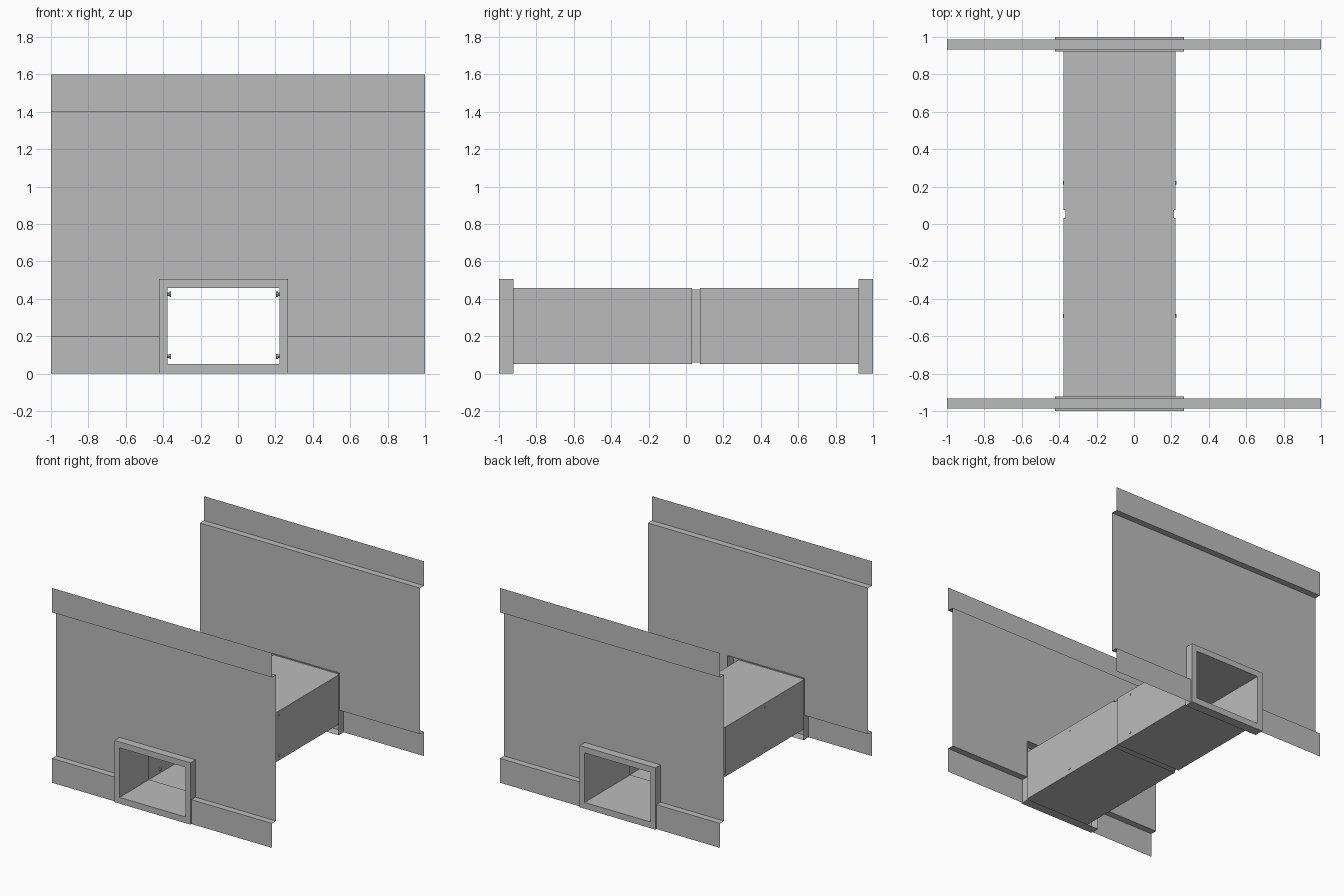
import bpy, bmesh, math
from mathutils import Matrix

if "Cube" in bpy.data.objects:
    bpy.data.objects.remove(bpy.data.objects["Cube"])

grey = bpy.data.materials.new("galvanised_grey")
grey.diffuse_color = (0.5, 0.5, 0.5, 1)
grey.use_nodes = True
grey.node_tree.nodes["Principled BSDF"].inputs["Base Color"].default_value = grey.diffuse_color

# Rectangles (x0, x1, z0, z1) of the through-wall duct
DUCT = (-0.376, 0.222, 0.051, 0.458)
SLEEVE = (-0.366, 0.213, 0.06, 0.45)
FRAME = (-0.422, 0.268, 0.0, 0.507)


def finish(name, bm):
    mesh = bpy.data.meshes.new(name)
    bm.to_mesh(mesh)
    bm.free()
    mesh.materials.append(grey)
    ob = bpy.data.objects.new(name, mesh)
    bpy.context.collection.objects.link(ob)
    return ob


def loft(name, sections):
    """Thin rectangular tube through (rectangle, y) sections, open at both ends."""
    bm = bmesh.new()
    loops = []
    for (x0, x1, z0, z1), y in sections:
        loops.append([bm.verts.new((x, y, z)) for x, z in
                      ((x0, z0), (x1, z0), (x1, z1), (x0, z1))])
    for a, b in zip(loops, loops[1:]):
        for i in range(4):
            j = (i + 1) % 4
            bm.faces.new((a[i], a[j], b[j], b[i]))
    return finish(name, bm)


def wall(name, s):
    """Folded sheet wall with a cut-out for the duct frame."""
    outer, inner = s * 0.987, s * 0.934
    profile = [(outer, 0), (outer, 0.2), (inner, 0.2), (inner, FRAME[3]),
               (inner, 1.4), (outer, 1.4), (outer, 1.6)]
    xs = [-1, FRAME[0], FRAME[1], 1]
    bm = bmesh.new()
    grid = [[bm.verts.new((x, y, z)) for y, z in profile] for x in xs]
    for c in range(3):
        for r in range(len(profile) - 1):
            if c == 1 and r < 3:
                continue
            q = (grid[c][r], grid[c + 1][r], grid[c + 1][r + 1], grid[c][r + 1])
            bm.faces.new(q if s < 0 else q[::-1])
    loose = [v for v in bm.verts if not v.link_faces]
    bmesh.ops.delete(bm, geom=loose, context='VERTS')
    return finish(name, bm)


# Walls and hollow flanged frames, front and back
for label, s in (("front", -1), ("back", 1)):
    wall(label + "_wall", s)
    frame = [(DUCT, s), (FRAME, s), (FRAME, s * 0.923)]
    loft(label + "_frame", frame if s < 0 else frame[::-1])

# Two duct halves joined by an inner sleeve
loft("front_duct", [(DUCT, -1), (DUCT, 0.031)])
loft("back_duct", [(DUCT, 0.074), (DUCT, 1)])
loft("inner_sleeve", [(SLEEVE, -0.64), (SLEEVE, 0.43)])

# Bolts through duct and sleeve: small pin outside, wider head inside
bm = bmesh.new()
for side, x_out, x_in in ((-1, DUCT[0], SLEEVE[0]), (1, DUCT[1], SLEEVE[1])):
    for y in (-0.49, 0.22):
        for z in (0.092, 0.425):
            for r, a, b in ((0.009, x_out + side * 0.004, x_in),
                            (0.014, x_in, x_in - side * 0.009)):
                m = (Matrix.Translation(((a + b) / 2, y, z))
                     @ Matrix.Rotation(math.pi / 2, 4, 'Y'))
                bmesh.ops.create_cone(bm, cap_ends=True, segments=8, radius1=r,
                                      radius2=r, depth=abs(a - b), matrix=m)
finish("bolts", bm)
